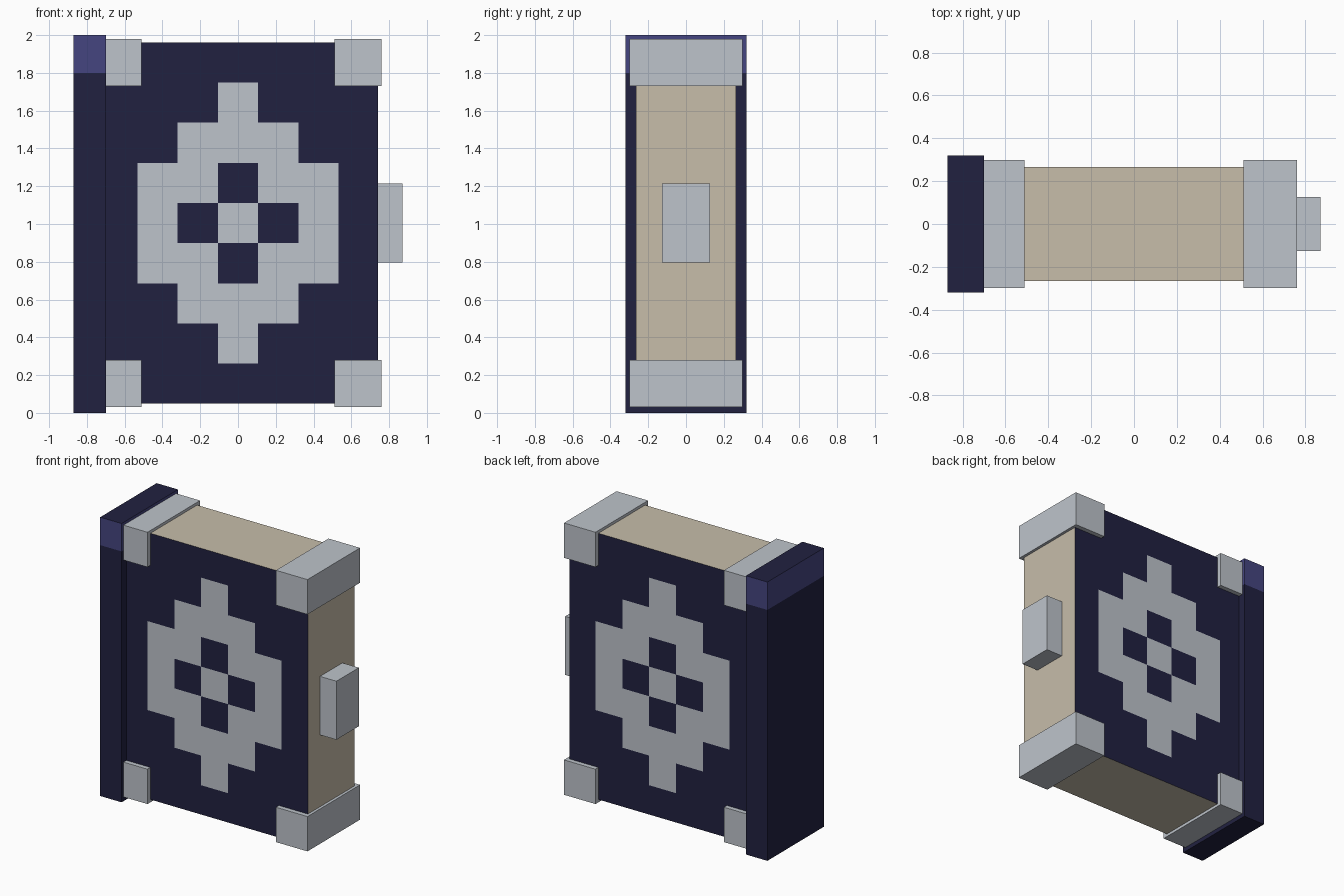
import bpy
import bmesh
from mathutils import Vector

default = bpy.data.objects.get("Cube")
if default:
    bpy.data.objects.remove(default, do_unlink=True)


def material(name, rgb):
    """Flat material from 0-255 sRGB values."""
    linear = []
    for c in rgb:
        c /= 255
        linear.append(c / 12.92 if c <= 0.04045 else ((c + 0.055) / 1.055) ** 2.4)
    colour = (*linear, 1)
    mat = bpy.data.materials.new(name)
    mat.use_nodes = True
    mat.diffuse_color = colour
    bsdf = mat.node_tree.nodes["Principled BSDF"]
    bsdf.inputs["Base Color"].default_value = colour
    bsdf.inputs["Roughness"].default_value = 0.8
    return mat


navy = material("navy leather", (33, 33, 64))
blue = material("blue band", (69, 69, 128))
silver = material("silver", (190, 196, 203))
cream = material("cream paper", (199, 189, 170))


def box(name, low, high, mats, cuts=(), paint=None):
    """Box between two corners, cut along (axis, position), painted per face."""
    low, high = Vector(low), Vector(high)
    bm = bmesh.new()
    bmesh.ops.create_cube(bm, size=1)
    bmesh.ops.scale(bm, vec=high - low, verts=bm.verts)
    bmesh.ops.translate(bm, vec=(low + high) / 2, verts=bm.verts)
    for axis, position in cuts:
        normal = Vector((0, 0, 0))
        normal[axis] = 1
        bmesh.ops.bisect_plane(bm, geom=bm.verts[:] + bm.edges[:] + bm.faces[:],
                               plane_co=normal * position, plane_no=normal)
    bm.normal_update()
    if paint:
        for face in bm.faces:
            face.material_index = paint(face.calc_center_median(), face.normal)
    mesh = bpy.data.meshes.new(name)
    bm.to_mesh(mesh)
    bm.free()
    for mat in mats:
        mesh.materials.append(mat)
    obj = bpy.data.objects.new(name, mesh)
    bpy.context.collection.objects.link(obj)
    return obj


# Spine with a lighter band round the top
box("spine", (-0.87, -0.32, 0), (-0.70, 0.32, 2), [navy, blue], [(2, 1.8)],
    lambda c, n: 1 if c.z > 1.8 and abs(n.z) < 0.5 else 0)

# Book block: cream page edges, navy covers with a stepped silver emblem
CELL = 0.2128
MID_Z = 1.005
EMBLEM = ["..#..",
          ".###.",
          "##.##",
          "#.#.#",
          "##.##",
          ".###.",
          "..#.."]


def paint_book(centre, normal):
    if abs(normal.y) < 0.5:
        return 0
    col = round(centre.x / CELL) + 2
    row = 3 - round((centre.z - MID_Z) / CELL)
    inside = 0 <= col < 5 and 0 <= row < 7
    return 2 if inside and EMBLEM[row][col] == "#" else 1


cuts = [(0, (i - 2.5) * CELL) for i in range(6)]
cuts += [(2, MID_Z + (i - 3.5) * CELL) for i in range(8)]
box("book_block", (-0.74, -0.265, 0.05), (0.74, 0.265, 1.96),
    [cream, navy, silver], cuts, paint_book)

# Metal corner guards, the inner pair tucked against the spine
for side, x0, x1 in (("inner", -0.705, -0.51), ("outer", 0.51, 0.76)):
    for level, z0, z1 in (("bottom", 0.03, 0.28), ("top", 1.73, 1.98)):
        box(f"{side}_{level}_corner", (x0, -0.298, z0), (x1, 0.298, z1), [silver])

# Clasp on the opening edge
box("clasp", (0.72, -0.127, 0.795), (0.87, 0.127, 1.215), [silver])
